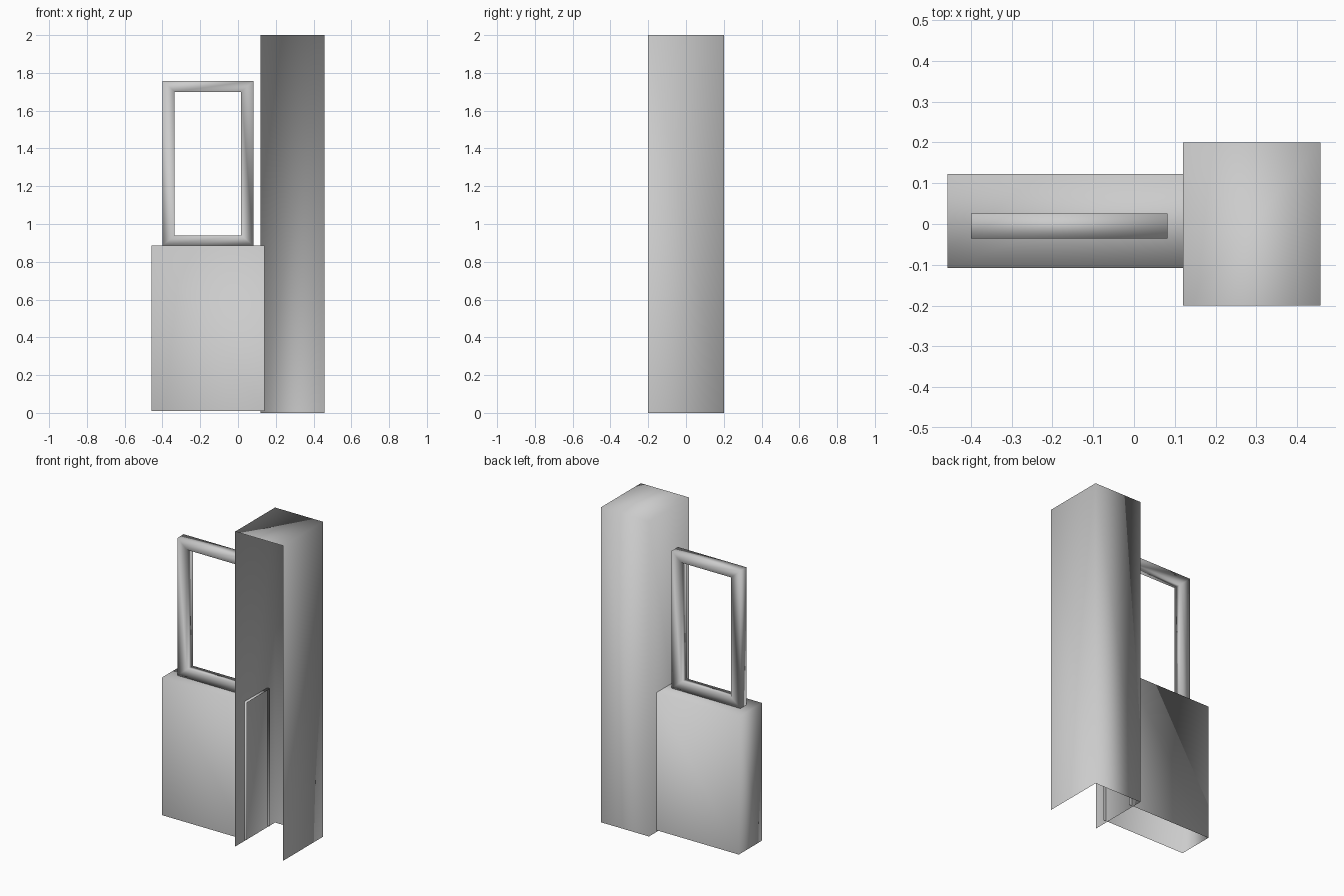
import bpy, bmesh
from mathutils import Vector

if "Cube" in bpy.data.objects:
    bpy.data.objects.remove(bpy.data.objects["Cube"])


def shell(name, lo, hi, open_sides):
    """Smooth-shaded box with the faces pointing along open_sides removed."""
    bm = bmesh.new()
    bmesh.ops.create_cube(bm, size=1)
    lo, hi = Vector(lo), Vector(hi)
    bm.normal_update()
    gone = [f for f in bm.faces
            if any(f.normal.dot(Vector(d)) > 0.9 for d in open_sides)]
    bmesh.ops.delete(bm, geom=gone, context='FACES')
    for v in bm.verts:
        v.co = Vector(((v.co[i] + 0.5) * (hi[i] - lo[i]) + lo[i]) for i in range(3))
    finish(name, bm)


def finish(name, bm):
    for f in bm.faces:
        f.smooth = True
    mesh = bpy.data.meshes.new(name)
    bm.to_mesh(mesh)
    bm.free()
    bpy.context.collection.objects.link(bpy.data.objects.new(name, mesh))


def frame(name, outer, inner, y0, y1):
    """Rectangular ring in the xz plane; outer and inner are (x0, z0, x1, z1)."""
    bm = bmesh.new()
    loops = []
    for (x0, z0, x1, z1), y in ((outer, y0), (inner, y0), (inner, y1), (outer, y1)):
        loops.append([bm.verts.new((x, y, z))
                      for x, z in ((x0, z0), (x1, z0), (x1, z1), (x0, z1))])
    for a, b in zip(loops, loops[1:] + loops[:1]):
        for i in range(4):
            j = (i + 1) % 4
            bm.faces.new((a[i], a[j], b[j], b[i]))
    bmesh.ops.recalc_face_normals(bm, faces=bm.faces[:])
    finish(name, bm)


# Tall column, open at the front and underneath
shell("column", (0.12, -0.2, 0), (0.457, 0.2, 2), [(0, -1, 0), (0, 0, -1)])

# Low cabinet whose open end pushes through the column wall
shell("cabinet", (-0.457, -0.108, 0.01), (0.14, 0.123, 0.885), [(1, 0, 0), (0, 0, -1)])

# Upright window frame standing on the cabinet
frame("window_frame", (-0.4, 0.885, 0.082, 1.758), (-0.335, 0.94, 0.017, 1.70), -0.036, 0.026)
